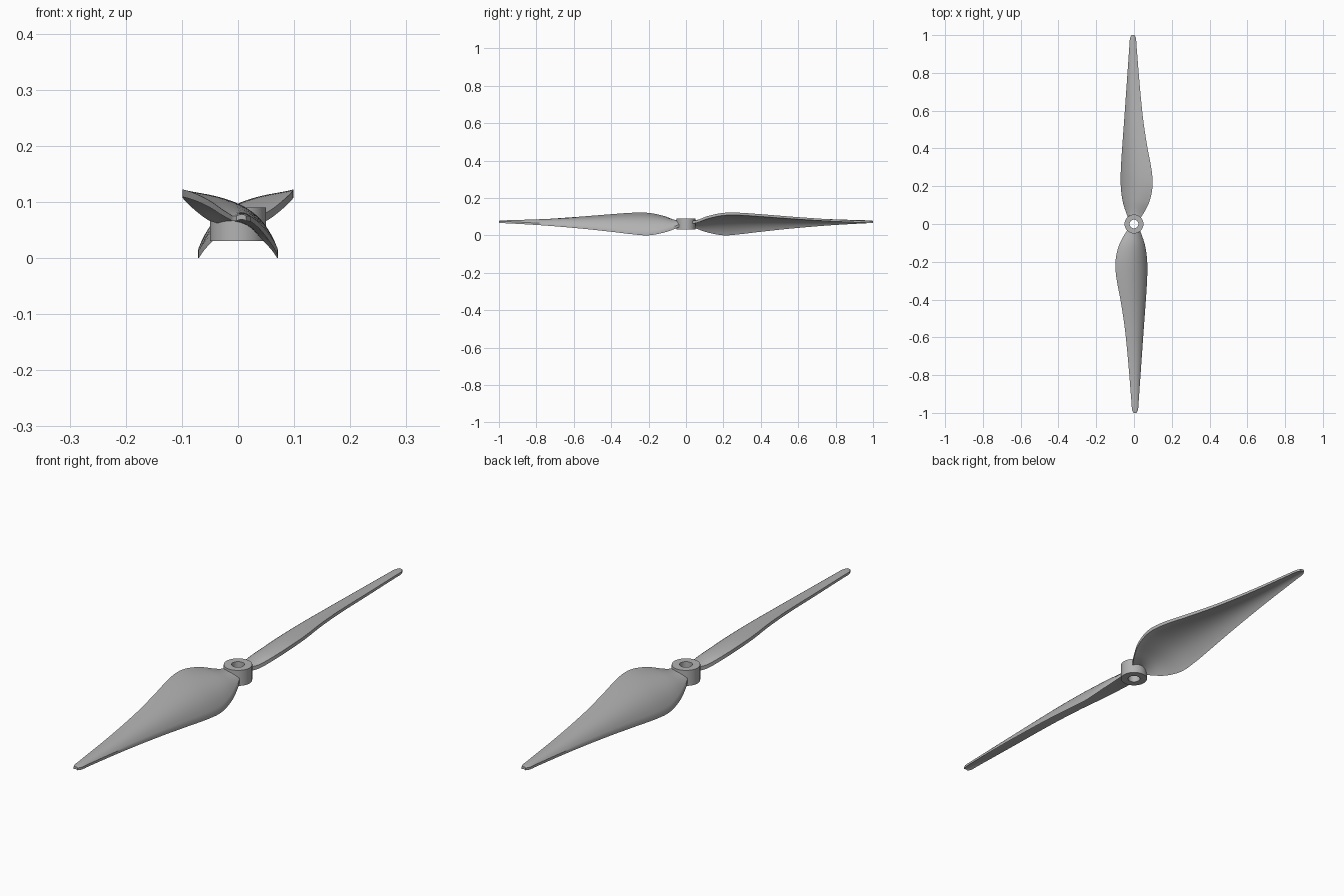
import bpy, bmesh, math

cube = bpy.data.objects.get("Cube")
if cube:
    bpy.data.objects.remove(cube, do_unlink=True)

# One matte grey plastic
grey = bpy.data.materials.new("grey_plastic")
grey.use_nodes = True
colour = (0.45, 0.45, 0.45, 1)
grey.diffuse_color = colour
grey.node_tree.nodes["Principled BSDF"].inputs["Base Color"].default_value = colour

# Blade stations: distance, leading x, trailing x, leading top z, trailing bottom z
STATIONS = [
    (.03, .033, -.03, .076, .047),
    (.06, .053, -.042, .082, .034),
    (.12, .082, -.06, .104, .014),
    (.20, .098, -.07, .120, .0),
    (.28, .094, -.07, .121, .005),
    (.40, .072, -.063, .113, .019),
    (.55, .049, -.052, .101, .035),
    (.75, .029, -.038, .087, .052),
    (.95, .013, -.024, .077, .064),
    (.985, .010, -.021, .075, .065),
    (1.0, .003, -.014, .075, .066),
]
CHORD_STEPS = 20
SUB_STEPS = 5
CAMBER = 0.155


def spline(rows, steps):
    """Pass a smooth curve through rows, with slopes taken along the first column."""
    last = len(rows) - 1

    def slope(i, k):
        a, b = rows[max(i - 1, 0)], rows[min(i + 1, last)]
        return (b[k] - a[k]) / (b[0] - a[0])

    out = []
    for i in range(last):
        p, q = rows[i], rows[i + 1]
        span = q[0] - p[0]
        for s in range(steps):
            t = s / steps
            h = t * t * (3 - 2 * t)
            row = [p[0] + span * t]
            for k in range(1, len(p)):
                row.append(p[k] * (1 - h) + q[k] * h
                           + span * slope(i, k) * t * (1 - t) ** 2
                           - span * slope(i + 1, k) * t * t * (1 - t))
            out.append(row)
    out.append(list(rows[last]))
    return out


def finish(bm, name):
    bmesh.ops.recalc_face_normals(bm, faces=bm.faces)
    mesh = bpy.data.meshes.new(name)
    bm.to_mesh(mesh)
    bm.free()
    mesh.materials.append(grey)
    obj = bpy.data.objects.new(name, mesh)
    bpy.context.collection.objects.link(obj)
    bpy.ops.object.select_all(action='DESELECT')
    obj.select_set(True)
    bpy.context.view_layer.objects.active = obj
    bpy.ops.object.shade_smooth_by_angle(angle=math.radians(35))
    return obj


# Twisted, cambered blade: each section is a closed ring, lofted to the tip
def make_blade(name):
    bm = bmesh.new()
    rings = []
    for y, lead_x, trail_x, lead_z, trail_z in spline(STATIONS, SUB_STEPS):
        thick = 0.009 + 0.006 * (1 - y)
        dx, dz = trail_x - lead_x, trail_z + thick - lead_z
        top = []
        for j in range(CHORD_STEPS + 1):
            t = j / CHORD_STEPS
            skew = t ** 1.2
            bulge = CAMBER * 4 * skew * (1 - skew)
            # Offset at right angles to the chord, towards the upper side
            top.append((lead_x + dx * t + dz * bulge, y,
                        lead_z + dz * t - dx * bulge))
        bottom = [(x, yy, z - thick) for x, yy, z in reversed(top)]
        rings.append([bm.verts.new(co) for co in top + bottom])
    count = len(rings[0])
    for a, b in zip(rings, rings[1:]):
        for j in range(count):
            k = (j + 1) % count
            bm.faces.new((a[j], a[k], b[k], b[j]))
    # Close root and tip with strips between upper and lower surface
    for ring in (rings[0], rings[-1]):
        for j in range(CHORD_STEPS):
            bm.faces.new((ring[j], ring[j + 1], ring[-2 - j], ring[-1 - j]))
    return finish(bm, name)


make_blade("back_blade")
front = make_blade("front_blade")
front.rotation_euler.z = math.pi

# Hub: rectangular profile turned around the shaft hole
HUB_SIDES = 48
profile = [(.05, .03), (.05, .09), (.023, .09), (.023, .03)]
bm = bmesh.new()
rings = []
for i in range(HUB_SIDES):
    a = math.tau * i / HUB_SIDES
    rings.append([bm.verts.new((r * math.cos(a), r * math.sin(a), z)) for r, z in profile])
for i, ring in enumerate(rings):
    after = rings[(i + 1) % HUB_SIDES]
    for j in range(len(profile)):
        k = (j + 1) % len(profile)
        bm.faces.new((ring[j], after[j], after[k], ring[k]))
finish(bm, "hub")
